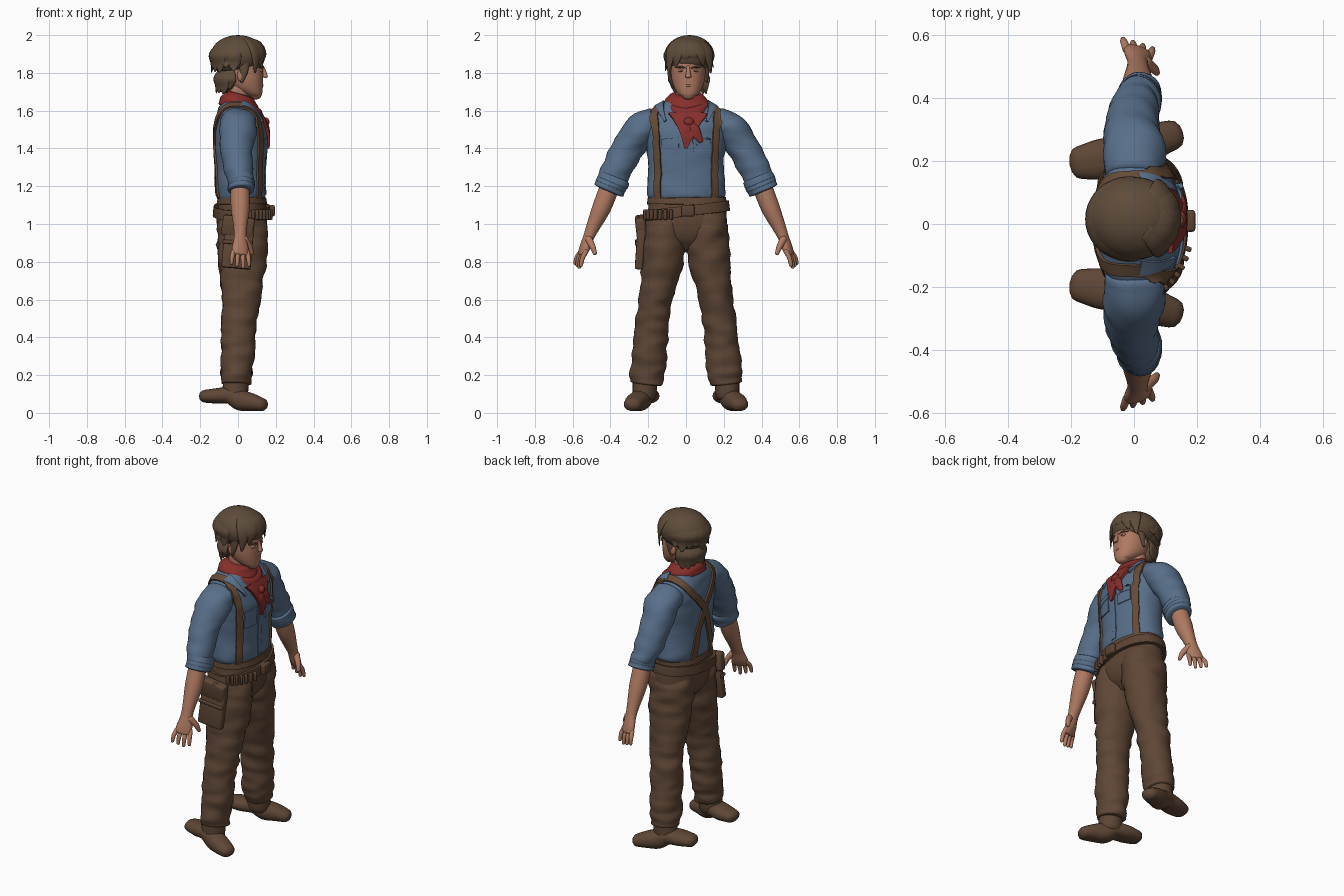
import bpy
import bmesh
import math
import random
from mathutils import Vector, Matrix, Euler, noise
from mathutils.bvhtree import BVHTree

random.seed(4)
if "Cube" in bpy.data.objects:
    bpy.data.objects.remove(bpy.data.objects["Cube"])


def material(name, *rgb):
    mat = bpy.data.materials.new(name)
    mat.use_nodes = True
    mat.diffuse_color = (*rgb, 1)
    mat.node_tree.nodes["Principled BSDF"].inputs["Base Color"].default_value = (*rgb, 1)
    return mat


skin = material("skin", .43, .195, .12)
denim = material("blue shirt", .098, .16, .255)
cloth = material("brown trousers", .113, .062, .036)
leather = material("brown leather", .13, .07, .037)
dark_leather = material("dark leather", .106, .057, .033)
hair = material("brown hair", .112, .071, .042)
red = material("red cloth", .24, .028, .023)


def finish(name, bm, mat, recalc=True):
    if recalc:
        bmesh.ops.recalc_face_normals(bm, faces=bm.faces)
    mesh = bpy.data.meshes.new(name)
    bm.to_mesh(mesh)
    bm.free()
    mesh.materials.append(mat)
    for poly in mesh.polygons:
        poly.use_smooth = True
    obj = bpy.data.objects.new(name, mesh)
    bpy.context.collection.objects.link(obj)
    return obj


def smooth_path(points, steps):
    """Smooth curve through points of any dimension."""
    p = [Vector(q) for q in points]
    p = [p[0] * 2 - p[1]] + p + [p[-1] * 2 - p[-2]]
    out = []
    for a, b, c, d in zip(p, p[1:], p[2:], p[3:]):
        for i in range(steps):
            t = i / steps
            out.append((b * 2 + (c - a) * t + (a * 2 - b * 5 + c * 4 - d) * t * t
                        + (b * 3 - a - c * 3 + d) * t ** 3) / 2)
    return out + [p[-2]]


def loft(name, mat, stations, axis=(1, 0, 0), sides=24, steps=5, fold=0, box=1, ends=.5,
         level=False):
    """Skin oval rings (x, y, z, radius along axis, radius across) with domed ends."""
    path = smooth_path(stations, steps)
    spots = [Vector(s[:3]) for s in path]
    rings = []
    last = len(path) - 1
    for i, s in enumerate(path):
        t = (spots[min(i + 1, last)] - spots[max(i - 1, 0)]).normalized()
        if level:
            t = Vector((0, 0, math.copysign(1, t.z)))
        rings.append((spots[i], t, s[3], s[4]))

    def dome(ring, sign):
        c, t, ra, rb = ring
        turns = [math.radians(a) for a in (30, 60, 85)]
        return [(c + t * sign * min(ra, rb) * ends * math.sin(a), t,
                 ra * math.cos(a), rb * math.cos(a)) for a in turns]

    rings = dome(rings[0], -1)[::-1] + rings + dome(rings[-1], 1)
    bm = bmesh.new()
    loops = []
    for c, t, ra, rb in rings:
        u = Vector(axis)
        u = (u - t * u.dot(t)).normalized()
        v = t.cross(u)
        loop = []
        for k in range(sides):
            ca, sa = math.cos(k * math.tau / sides), math.sin(k * math.tau / sides)
            off = (u * ra * math.copysign(abs(ca) ** box, ca)
                   + v * rb * math.copysign(abs(sa) ** box, sa))
            if fold:
                q = c + off
                off *= 1 + fold * noise.noise(Vector((q.x * 9, q.y * 9, q.z * 22)))
            loop.append(bm.verts.new(c + off))
        loops.append(loop)
    for a, b in zip(loops, loops[1:]):
        for k in range(sides):
            n = (k + 1) % sides
            bm.faces.new((a[k], a[n], b[n], b[k]))
    bm.faces.new(loops[0])
    bm.faces.new(loops[-1])
    return finish(name, bm, mat)


def ellipsoid(name, mat, loc, radii):
    bm = bmesh.new()
    bmesh.ops.create_uvsphere(bm, u_segments=28, v_segments=18, radius=1,
                              matrix=Matrix.LocRotScale(Vector(loc), None, Vector(radii)))
    return finish(name, bm, mat)


def block(name, mat, loc, size, turn=(0, 0, 0), bevel=.01):
    bm = bmesh.new()
    bmesh.ops.create_cube(bm, size=1, matrix=Matrix.LocRotScale(
        Vector(loc), Euler([math.radians(a) for a in turn]), Vector(size)))
    obj = finish(name, bm, mat)
    mod = obj.modifiers.new("bevel", 'BEVEL')
    mod.width, mod.segments = bevel, 3


def surface(*objects):
    verts, polys = [], []
    for obj in objects:
        base = len(verts)
        verts += [v.co.copy() for v in obj.data.vertices]
        polys += [[base + i for i in p.vertices] for p in obj.data.polygons]
    return BVHTree.FromPolygons(verts, polys)


def ribbon(name, mat, target, guide, width, end_width=None, thick=.01, steps=5, across=6):
    """Lay a band of material on a surface along a guide line."""
    hits = [target.find_nearest(g)[:2] for g in smooth_path(guide, steps)]
    bm = bmesh.new()
    rows = []
    last = len(hits) - 1
    for i, (p, n) in enumerate(hits):
        t = hits[min(i + 1, last)][0] - hits[max(i - 1, 0)][0]
        side = n.cross(t).normalized()
        w = width + ((end_width or width) - width) * i / last
        row = []
        for j in range(across + 1):
            q, m, *_ = target.find_nearest(p + n * .02 + side * w * (j / across - .5))
            row.append(bm.verts.new(q + m * thick))
        rows.append(row)
    for a, b in zip(rows, rows[1:]):
        for j in range(across):
            bm.faces.new((a[j], b[j], b[j + 1], a[j + 1]))
    obj = finish(name, bm, mat, recalc=False)
    mod = obj.modifiers.new("thickness", 'SOLIDIFY')
    mod.thickness, mod.offset = thick + .004, -1
    obj.modifiers.new("crisp rim", 'EDGE_SPLIT').split_angle = math.radians(50)


SIDES = (("left", 1), ("right", -1))


def flip(points, s):
    return [(p[0], p[1] * s, *p[2:]) for p in points]


# Shirt body and trouser seat
torso = loft("shirt_body", denim, [
    (.015, 0, 1.13, .12, .195), (.015, 0, 1.17, .13, .207), (.015, 0, 1.3, .13, .2),
    (.015, 0, 1.43, .138, .212), (.01, 0, 1.53, .13, .222), (0, 0, 1.59, .11, .2),
    (-.005, 0, 1.64, .085, .125), (-.005, .005, 1.67, .065, .08)],
    sides=48, fold=.04, box=.88, ends=.1, level=True)
pelvis = loft("trouser_seat", cloth, [
    (.02, .005, 1.15, .118, .198), (.02, .005, 1.06, .133, .208), (.02, .005, .98, .13, .208),
    (.02, .005, .92, .112, .16), (.02, .005, .88, .08, .06)], sides=40, fold=.02, box=.9)

sleeves = []
for name, s in SIDES:
    # Legs and boots
    loft(name + "_trouser_leg", cloth, flip([
        (.02, .1, 1.07, .115, .1), (.022, .106, .97, .13, .116), (.022, .124, .8, .125, .109),
        (.015, .16, .6, .1, .09), (.005, .181, .45, .092, .089), (0, .193, .32, .088, .092),
        (-.008, .203, .22, .083, .094), (-.01, .21, .155, .08, .084)], s),
        sides=32, steps=8, fold=.13, ends=.1)
    loft(name + "_boot_shaft", cloth, flip([
        (-.01, .215, .2, .068, .068), (-.015, .22, .09, .068, .062)], s))
    loft(name + "_boot_foot", cloth, flip([
        (-.175, .195, .088, .034, .052), (-.11, .205, .09, .041, .064),
        (-.04, .222, .092, .046, .06), (.015, .243, .067, .055, .057), (.07, .266, .057, .047, .056),
        (.125, .284, .044, .035, .047)], s), axis=(0, 0, 1), ends=.9, box=.9)

    # Sleeves with rolled cuffs
    sleeves.append(loft(name + "_sleeve", denim, flip([
        (0, .16, 1.548, .09, .075), (0, .235, 1.502, .099, .087), (-.008, .3, 1.41, .088, .085),
        (0, .36, 1.3, .077, .082), (.013, .4, 1.215, .064, .076)], s),
        sides=32, fold=.1, ends=.3))
    for i in range(3):
        f = i * .021
        loft(name + "_cuff_roll", denim, flip([
            (.016, .378 + f * .45, 1.248 - f, .068, .081),
            (.016, .39 + f * .45, 1.22 - f, .071, .083)], s), fold=.1, ends=.12)

    # Forearm, hand, fingers and thumb
    twist = (1, -.4 * s, 0)
    loft(name + "_forearm", skin, flip([
        (.01, .395, 1.22, .05, .052), (.012, .445, 1.09, .05, .05), (.012, .49, .99, .037, .037),
        (.012, .516, .93, .034, .028), (.012, .536, .875, .045, .025),
        (.012, .55, .84, .046, .019)], s), axis=twist)
    for i in range(4):
        spread = i - 1.5
        reach = .083 - .01 * abs(spread - .5)
        loft(name + "_finger", skin, flip([
            (.012 + spread * .024, .543 - spread * .009, .855, .013, .012),
            (.012 + spread * .029, .563 - spread * .01, .855 - reach / 2, .012, .012),
            (.012 + spread * .031, .571 - spread * .01, .855 - reach, .009, .01)], s),
            sides=12, ends=1)
    loft(name + "_thumb", skin, flip([
        (.035, .516, .92, .019, .02), (.062, .495, .88, .015, .016),
        (.073, .482, .845, .01, .011)], s), sides=12, ends=1)

# Bands lying on the shirt
shirt = surface(torso, *sleeves)
ribbon("button_placket", denim, shirt, [(.2, 0, 1.15), (.2, 0, 1.3), (.2, 0, 1.56)], .035, thick=.004)
for name, s in SIDES:
    ribbon(name + "_suspender", leather, shirt, flip([
        (.145, .168, 1.12), (.15, .176, 1.3), (.155, .178, 1.45), (.13, .178, 1.56),
        (.06, .172, 1.65), (-.03, .165, 1.66), (-.12, .125, 1.58), (-.16, .06, 1.5),
        (-.16, 0, 1.42), (-.16, -.06, 1.28), (-.15, -.095, 1.12)], s), .042, thick=.01)
    ribbon(name + "_chest_pocket", denim, shirt, flip([(.2, .095, 1.35), (.2, .095, 1.45)], s),
           .095, thick=.006)
    ribbon(name + "_pocket_flap", denim, shirt, flip([(.2, .095, 1.42), (.2, .095, 1.455)], s),
           .1, thick=.008)
    ribbon(name + "_shirt_collar", denim, shirt, flip([
        (.02, .14, 1.64), (.08, .135, 1.61), (.15, .115, 1.55)], s), .055, .015, thick=.012)

# Neckerchief: neck wrap, forward drape, hanging point, knot and loose ends
loft("neckerchief_band", red, [
    (-.005, .005, 1.61, .102, .118), (.006, .005, 1.65, .1, .113), (.016, .005, 1.682, .075, .086)],
    sides=32, fold=.14, ends=.1)
loft("neckerchief_drape", red, [
    (.02, .01, 1.592, .118, .118), (.036, .01, 1.618, .115, .115), (.05, .01, 1.642, .09, .1)],
    sides=32, fold=.14, ends=.1)
ribbon("neckerchief_front", red, shirt, [(.16, .012, 1.61), (.18, .01, 1.52), (.18, 0, 1.4)],
       .21, .015, thick=.016)
ellipsoid("neckerchief_knot", red, (.145, .015, 1.54), (.022, .028, .024))
for spread in (-.02, .06):
    loft("neckerchief_tail", red, [
        (.145, .015, 1.54, .01, .015), (.156, .015 + spread / 2, 1.495, .012, .028),
        (.156, .02 + spread, 1.435, .006, .012)], sides=16, fold=.2)

# Gun belt with buckle, cartridges, holster and pouch
waist = surface(pelvis)
ring = [math.radians(a) for a in range(0, 375, 15)]
ribbon("waistband", cloth, waist, [(.02 + .15 * math.cos(a), .23 * math.sin(a), 1.125)
                                   for a in ring], .035, thick=.008)
ribbon("gun_belt", dark_leather, waist, [
    (.02 + .16 * math.cos(a), .24 * math.sin(a), 1.07 + .028 * math.sin(a)) for a in ring],
    .055, thick=.02)
block("belt_buckle", dark_leather, (.18, .01, 1.07), (.03, .07, .06))
for i in range(7):
    a = math.radians(-20 - i * 8)
    block("cartridge_loop", dark_leather, (.02 + .16 * math.cos(a), .23 * math.sin(a), 1.05),
          (.026, .016, .055), (0, 0, math.degrees(a)), .006)
block("holster", cloth, (-.002, -.243, .87), (.155, .042, .21), (-4, 5, 0))
block("holster_flap", cloth, (0, -.238, .985), (.17, .055, .11), (6, 8, 0), .015)
block("holster_strap", dark_leather, (-.002, -.248, .9), (.16, .045, .02), (-4, 5, 0), .006)
loft("pistol_grip", dark_leather, [
    (.05, -.246, .98, .02, .014), (.045, -.253, 1.005, .016, .014), (.02, -.256, 1.03, .018, .014)],
    sides=12)

# Head and face
MID = .012
loft("neck", skin, [(-.01, .01, 1.6, .06, .065), (.005, MID, 1.74, .06, .065)])
loft("head", skin, [
    (.092, MID, 1.674, .03, .032), (.075, MID, 1.69, .053, .054), (.048, MID, 1.722, .083, .075),
    (.033, MID, 1.765, .1, .088), (.026, MID, 1.81, .108, .092), (.02, MID, 1.86, .11, .094),
    (.01, MID, 1.92, .1, .085)], sides=32, box=.94, level=True)
loft("nose", skin, [(.128, MID, 1.835, .009, .009), (.14, MID, 1.805, .011, .011),
                    (.145, MID, 1.78, .013, .017)], sides=16, level=True)
loft("mouth", skin, [(.112, MID - .03, 1.732, .004, .005), (.13, MID, 1.734, .006, .006),
                     (.112, MID + .03, 1.732, .004, .005)], axis=(0, 0, 1), sides=12)
for name, s in SIDES:
    y = MID + s * .038
    ellipsoid(name + "_eyelid", skin, (.119, y, 1.812), (.012, .017, .009))
    ellipsoid(name + "_eye", hair, (.126, y, 1.811), (.006, .011, .0035))
    loft(name + "_brow", hair, [(.131, MID + s * .016, 1.825, .004, .004),
                                (.127, y, 1.832, .005, .005),
                                (.106, MID + s * .066, 1.828, .003, .004)],
         axis=(0, 0, 1), sides=12)
    ellipsoid(name + "_ear", skin, (.015, MID + s * .095, 1.785), (.02, .012, .03))
    # Sideburn
    loft(name + "_sideburn", hair, [
        (.035, MID + s * .09, 1.86, .03, .02), (.03, MID + s * .1, 1.8, .02, .01),
        (.02, MID + s * .098, 1.75, .006, .005)], sides=12)

# Hair: crown, nape and overlapping locks
ellipsoid("hair_crown", hair, (0, .018, 1.892), (.145, .132, .108))
ellipsoid("hair_back", hair, (-.04, .018, 1.87), (.103, .115, .085))
ellipsoid("hair_nape", hair, (-.055, MID, 1.765), (.06, .088, .072))


def lock(points, width, tangent):
    sizes = (.5, 1, .9, .15)
    loft("hair_lock", hair, [(*p, width * k, width * k * .3) for p, k in zip(points, sizes)],
         axis=tangent, sides=12, steps=4)


# Fringe swept to both sides of a parting
for y, drop in ((-.1, 1.8), (-.065, 1.83), (-.025, 1.852), (.025, 1.86), (.065, 1.838), (.1, 1.8)):
    front = math.sqrt(1 - (y / .135) ** 2)
    lock([(.05 * front, y * .3, 1.985), (.112 * front, y * .7 + .014, 1.955),
          (.14 * front, y + .018, 1.9), (.015 + .112 * front, y * 1.12 + .018, drop)],
         .038, (-y, .1, 0))

# Two tiers around the back: long flicked ends below, shorter layer above
for start, count, top, mid, low, reach in ((112, 8, 1.83, 1.775, 1.7, .098),
                                           (95, 10, 1.96, 1.9, 1.815, .122)):
    for i in range(count):
        a = math.radians(start + i * (360 - 2 * start) / (count - 1))
        c, d = math.cos(a), math.sin(a)
        end = reach + random.uniform(-.004, .01)
        tip = low + random.uniform(-.015, .02)
        lock([(reach * .75 * c - .01, .016 + reach * .7 * d, top),
              (reach * 1.06 * c - .012, .016 + reach * d, mid),
              (reach * c - .012, .016 + reach * .95 * d, (mid + tip) / 2),
              (end * c - .012, .016 + end * d, tip)], .042, (-d, c, 0))
